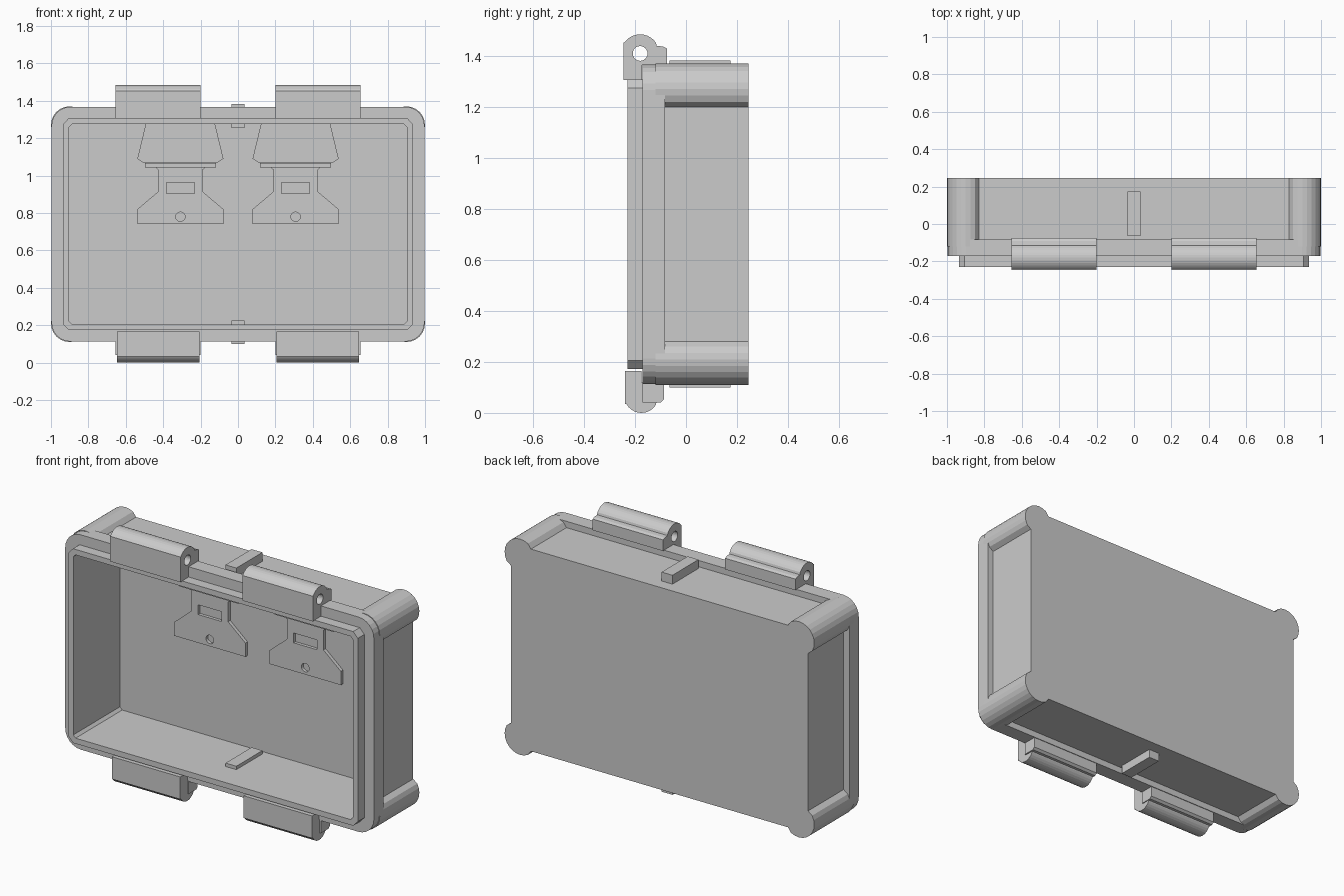
import bpy, bmesh
from math import cos, sin, radians

if "Cube" in bpy.data.objects:
    bpy.data.objects.remove(bpy.data.objects["Cube"])

CZ = 0.74  # mid height of the case


def prism(name, profile, a, b, axis):
    """Extrude a 2D outline: axis 'y' takes (x, z) points, axis 'x' takes (y, z)."""
    bm = bmesh.new()
    place = (lambda p, t: (p[0], t, p[1])) if axis == 'y' else (lambda p, t: (t, p[0], p[1]))
    lo = [bm.verts.new(place(p, a)) for p in profile]
    hi = [bm.verts.new(place(p, b)) for p in profile]
    bm.faces.new(lo)
    bm.faces.new(hi)
    n = len(profile)
    for i in range(n):
        j = (i + 1) % n
        bm.faces.new((lo[i], lo[j], hi[j], hi[i]))
    bmesh.ops.recalc_face_normals(bm, faces=bm.faces)
    me = bpy.data.meshes.new(name)
    bm.to_mesh(me)
    bm.free()
    ob = bpy.data.objects.new(name, me)
    bpy.context.collection.objects.link(ob)
    return ob


def combine(ob, other, op):
    """Apply a boolean and remove the helper object."""
    other.hide_render = True
    m = ob.modifiers.new(op, 'BOOLEAN')
    m.object, m.operation, m.solver = other, op, 'EXACT'
    bpy.context.view_layer.objects.active = ob
    bpy.ops.object.modifier_apply(modifier=m.name)
    bpy.data.objects.remove(other)


def arc(cx, cz, r, a0, a1, n):
    return [(cx + r * cos(radians(a0 + (a1 - a0) * i / n)),
             cz + r * sin(radians(a0 + (a1 - a0) * i / n))) for i in range(n + 1)]


def four_way(corner):
    """Mirror an upper right corner path into a closed outline around (0, CZ)."""
    out = []
    for sx, sz in ((1, 1), (-1, 1), (-1, -1), (1, -1)):
        pts = [(x * sx, CZ + z * sz) for x, z in corner]
        out += pts if sx * sz > 0 else pts[::-1]
    return out


def rect(x0, x1, z0, z1):
    return [(x0, z0), (x1, z0), (x1, z1), (x0, z1)]


# Case: body with round corner posts and recessed sides, front flange, lip, cavity
post = [(0.96, 0.46)] + arc(0.9, 0.53, 0.1, -30, 120, 10) + [(0.83, 0.59)]
case = prism("case_shell", four_way(post), -0.12, 0.245, 'y')
flange = prism("flange", four_way(arc(0.897, 0.527, 0.1, 0, 90, 6)), -0.17, -0.083, 'y')
combine(case, flange, 'UNION')
lip = prism("lip", four_way([(0.935, 0.535), (0.905, 0.567)]), -0.23, -0.11, 'y')
combine(case, lip, 'UNION')
cavity = prism("cavity", four_way([(0.903, 0.52), (0.888, 0.535)]), -0.3, 0.2, 'y')
combine(case, cavity, 'DIFFERENCE')

# Centre ribs passing through the top and bottom walls
prism("top_rib", rect(-0.035, 0.035, 1.255, 1.382), -0.065, 0.175, 'y')
prism("bottom_rib", rect(-0.035, 0.035, 0.1, 0.225), -0.065, 0.175, 'y')

# Profiles of the hinge knuckles, seen from the right
top_hinge = ([(-0.172, 1.305), (-0.172, 1.365), (-0.075, 1.365), (-0.075, 1.43), (-0.09, 1.437),
              (-0.115, 1.44)] + arc(-0.18, 1.41, 0.075, 35, 145, 10)
             + [(-0.245, 1.452), (-0.245, 1.305)])
low_hinge = ([(-0.24, 0.165), (-0.24, 0.035), (-0.232, 0.035)]
             + arc(-0.175, 0.067, 0.067, 210, 330, 10) + [(-0.112, 0.165)])

for side, s in (("left", -1), ("right", 1)):
    # Upper hinge with pin hole
    a, b = sorted((s * 0.20, s * 0.655))
    hinge = prism(side + "_top_hinge", top_hinge, a, b, 'x')
    combine(hinge, prism("pin_hole", arc(-0.18, 1.41, 0.029, 0, 345, 23), a - 0.1, b + 0.1, 'x'),
            'DIFFERENCE')

    # Lower catch: front plate with rounded bead, and the web behind it
    a, b = sorted((s * 0.205, s * 0.647))
    catch = [(y, z) for y, z in low_hinge[:-1]] + [(-0.112, 0.12), (-0.175, 0.12), (-0.175, 0.165)]
    prism(side + "_bottom_catch", catch, a, b, 'x')
    a, b = sorted((s * 0.20, s * 0.655))
    prism(side + "_catch_web", [(-0.17, 0.04), (-0.1, 0.04), (-0.087, 0.052),
                                (-0.087, 0.125), (-0.17, 0.125)], a, b, 'x')

    # Flared mounting plate on the inner back wall, with slot and screw hole
    c = s * 0.308
    half = [(0.23, 0.74), (0.23, 0.82), (0.118, 0.915), (0.118, 1.03), (0.135, 1.045)]
    outline = [(c + x, z) for x, z in half] + [(c - x, z) for x, z in half[::-1]]
    plate = prism(side + "_plate", outline, 0.18, 0.205, 'y')
    combine(plate, prism("slot", rect(c - 0.075, c + 0.075, 0.905, 0.962), 0.1, 0.198, 'y'),
            'DIFFERENCE')
    combine(plate, prism("screw_hole", arc(c, 0.78, 0.025, 0, 337.5, 15), 0.1, 0.198, 'y'),
            'DIFFERENCE')

    # Step and tapered top of the mounting plate
    prism(side + "_plate_step", rect(c - 0.19, c + 0.19, 1.043, 1.067), 0.17, 0.205, 'y')
    taper = [(0.2, 1.07), (0.23, 1.09), (0.185, 1.277)]
    prism(side + "_plate_top", [(c + x, z) for x, z in taper] + [(c - x, z) for x, z in taper[::-1]],
          0.18, 0.205, 'y')
